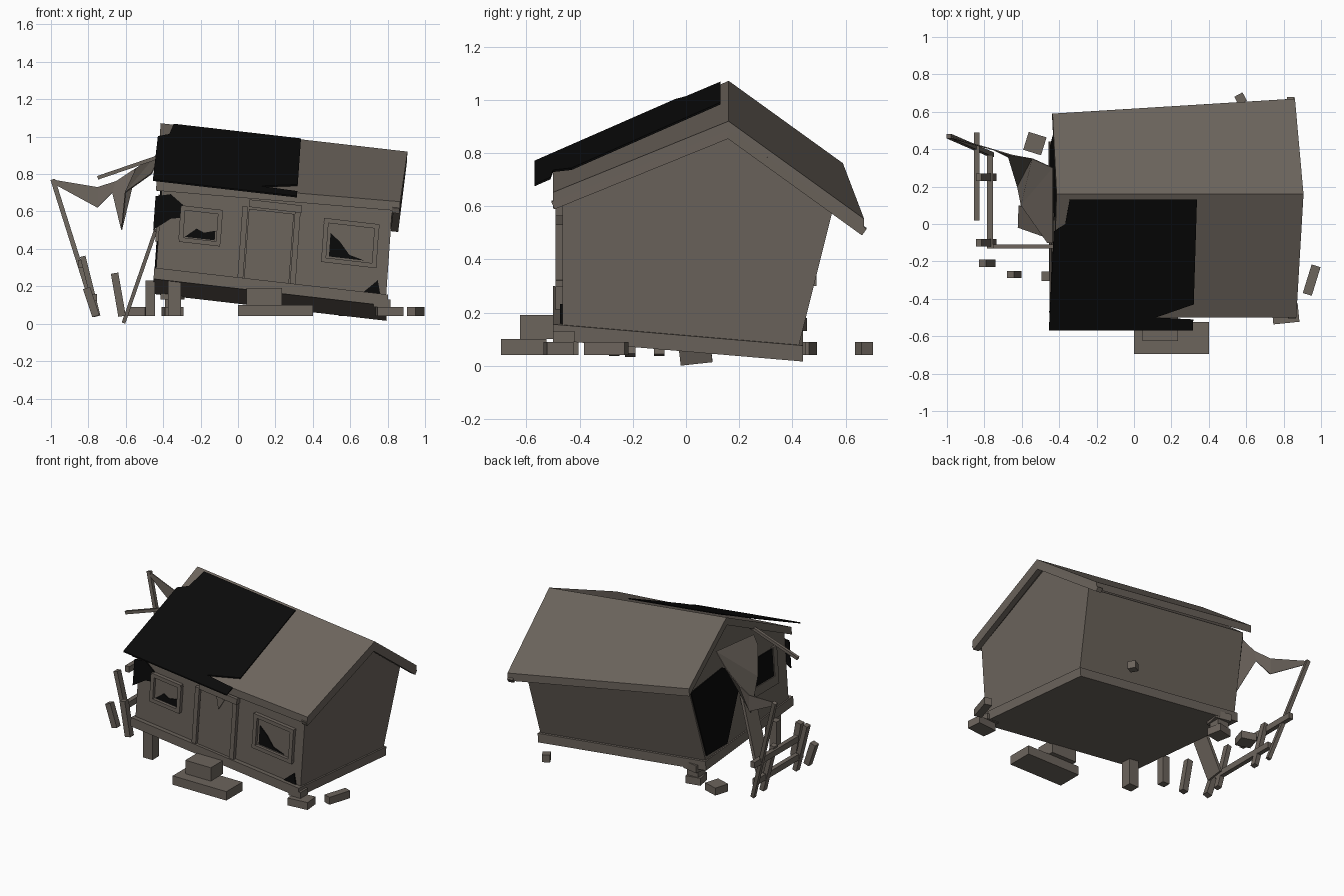
import bpy, bmesh
from math import cos, sin
from mathutils import Vector

cube = bpy.data.objects.get("Cube")
if cube:
    bpy.data.objects.remove(cube, do_unlink=True)

GROUND = .04     # height on which loose pieces rest
TILT = .115      # the house sinks toward its left
LEAN = .07       # and leans the same way with height
LEFT, RIGHT = .81, -.42
FRONT = -.465


def material(name, rgb):
    mat = bpy.data.materials.new(name)
    mat.use_nodes = True
    colour = (*rgb, 1)
    mat.diffuse_color = colour
    mat.node_tree.nodes["Principled BSDF"].inputs["Base Color"].default_value = colour
    return mat


WOOD = material("weathered wood", (.15, .128, .108))
DARK = material("dark opening", (.003, .003, .003))


def sunk(point):
    """Place a point of the upright house in its sunken, leaning position."""
    x, y, z = point
    return Vector((x + LEAN * (z - .5), y, z - TILT * x))


def finish(name, bm, mat):
    bmesh.ops.recalc_face_normals(bm, faces=bm.faces)
    mesh = bpy.data.meshes.new(name)
    bm.to_mesh(mesh)
    bm.free()
    mesh.materials.append(mat)
    part = bpy.data.objects.new(name, mesh)
    bpy.context.collection.objects.link(part)
    return part


def loft(name, ring_start, ring_end, mat=WOOD, place=sunk):
    """Closed solid between two rings of the same length."""
    bm = bmesh.new()
    start = [bm.verts.new(place(p)) for p in ring_start]
    end = [bm.verts.new(place(p)) for p in ring_end]
    bm.faces.new(start)
    bm.faces.new(end[::-1])
    for i in range(len(start)):
        bm.faces.new((start[i - 1], end[i - 1], end[i], start[i]))
    return finish(name, bm, mat)


def along_x(name, profile, x_start, x_end, mat=WOOD):
    """Profile of (y, z) points drawn out along x."""
    rings = [[(x, y, z) for y, z in profile] for x in (x_start, x_end)]
    return loft(name, *rings, mat)


def along_y(name, profile, y_start, y_end, mat=WOOD):
    """Profile of (x, z) points drawn out along y."""
    rings = [[(x, y, z) for x, z in profile] for y in (y_start, y_end)]
    return loft(name, *rings, mat)


def rectangle(u, v, width, height):
    half_w, half_h = width / 2, height / 2
    return [(u - half_w, v - half_h), (u + half_w, v - half_h),
            (u + half_w, v + half_h), (u - half_w, v + half_h)]


def beam(name, start, end, width, depth, place=Vector):
    """Rectangular timber between two points."""
    start, end = Vector(start), Vector(end)
    axis = (end - start).normalized()
    ref = Vector((0, 1, 0)) if abs(axis.y) < .7 else Vector((0, 0, 1))
    side = axis.cross(ref).normalized()
    section = [side * u + axis.cross(side) * v for u, v in rectangle(0, 0, width, depth)]
    rings = [[p + c for c in section] for p in (start, end)]
    return loft(name, *rings, place=place)


def block(name, x, y, width, depth, height, z=GROUND, turn=0):
    """Loose block, turned about its upright axis."""
    plan = [(x + u * cos(turn) - v * sin(turn), y + u * sin(turn) + v * cos(turn))
            for u, v in rectangle(0, 0, width, depth)]
    rings = [[(u, v, level) for u, v in plan] for level in (z, z + height)]
    return loft(name, *rings, place=Vector)


# Base and walls with gable ends
along_x("base", [(-.5, .19), (.44, .11), (.44, .17), (-.5, .25)], RIGHT - .01, LEFT + .01)
along_x("walls", [(FRONT, .23), (.42, .15), (.55, .67), (.16, .97), (FRONT, .7)], RIGHT, LEFT)


# Roof sheet, twisted and bowed at its left end
def roof_end(x, bow, twist, thickness=.05):
    top = [Vector((x, -.5, .71 + twist)), Vector((x + bow, .16, 1.02)),
           Vector((x, .59 + twist * 2, .71 - twist * 1.5))]
    return top + [p - Vector((0, 0, thickness)) for p in reversed(top)]


left_end = roof_end(LEFT + .04, .02, .04)
loft("roof", roof_end(RIGHT - .03, 0, 0), left_end)
for side, corner in (("back", left_end[3]), ("front", left_end[5])):
    inward = Vector((.02, 0, 0))
    beam("gable_trim_" + side, left_end[4] - inward, corner - inward, .04, .03, sunk)

# Dark patch hanging over the front slope
patch = [(-.38, .13), (.3, .13), (.3, -.43), (.1, -.5), (.3, -.51), (.3, -.57),
         (-.47, -.57), (-.46, -.04), (-.4, 0)]
patch_rings = [[(x, y, .96 + .44 * y + lift) for x, y in patch] for lift in (0, .008)]
loft("roof_patch", *patch_rings, DARK)

# Door with posts, lintel and a hanging splinter
DOOR = .17
along_y("door", rectangle(DOOR, .42, .24, .4), FRONT, FRONT - .012)
for side, x in (("right", DOOR - .14), ("left", DOOR + .14)):
    beam("door_post_" + side, (x, FRONT, .22), (x, FRONT, .63), .03, .05, sunk)
beam("door_lintel", (DOOR - .12, FRONT, .65), (DOOR + .16, FRONT, .65), .04, .07, sunk)
along_y("door_splinter", [(DOOR, .62), (DOOR + .06, .62), (DOOR + .02, .54)],
        FRONT - .012, FRONT - .02)


# Front windows with broken dark glass, drawn as fractions of the pane
def window(name, x, z, width, height, glass):
    along_y(name + "_pane", rectangle(x, z, width, height), FRONT, FRONT - .005)
    hole = [(x + u * width, z + v * height) for u, v in glass]
    along_y(name + "_broken_glass", hole, FRONT - .005, FRONT - .01, DARK)
    for sign, across, upright in ((-1, "sill", "right_bar"), (1, "head", "left_bar")):
        edge_x, edge_z = x + sign * width / 2, z + sign * height / 2
        beam(f"{name}_{across}", (x - width * .55, FRONT, edge_z),
             (x + width * .55, FRONT, edge_z), .025, .05, sunk)
        beam(f"{name}_{upright}", (edge_x, FRONT, z - height / 2),
             (edge_x, FRONT, z + height / 2), .025, .05, sunk)


window("right_window", -.2, .5, .2, .17, [(-.4, -.4), (.4, -.4), (.4, -.1), (.1, -.2), (-.1, -.1)])
window("left_window", .6, .5, .27, .21, [(-.4, -.4), (.3, -.4), (0, -.3), (-.2, 0), (-.4, .2)])

# Rotten holes in the front and right end walls
along_y("corner_hole_high", [(-.45, .45), (-.36, .52), (-.31, .53), (-.3, .6), (-.37, .65), (-.45, .63)],
        FRONT, FRONT - .008, DARK)
along_y("corner_hole_low", [(.68, .24), (.78, .24), (.76, .32)], FRONT, FRONT - .008, DARK)
along_x("end_wall_hole", [(.42, .2), (.54, .66), (.2, .7), (0, .6), (.2, .2)],
        RIGHT, RIGHT - .008, DARK)
along_x("end_window", rectangle(-.23, .53, .2, .2), RIGHT, RIGHT - .008, DARK)
beam("end_window_sill", (RIGHT, -.1, .42), (RIGHT, -.36, .42), .03, .06, sunk)
beam("end_window_bar", (RIGHT, -.34, .42), (RIGHT, -.34, .64), .03, .04, sunk)

# Torn cloth strung from the roof to a pole
POLE_TOP = (-.99, .47, .77)
upper = [POLE_TOP, (-.75, .4, .73), (-.65, .37, .76), (-.54, .35, .83), (-.43, .3, .9), (-.43, -.1, .86)]
lower = [(-.97, .46, .74), (-.75, .4, .62), (-.67, .36, .7), (-.62, .2, .5), (-.6, .1, .7), (-.46, -.1, .8)]
bm = bmesh.new()
rows = [[bm.verts.new(p) for p in row] for row in (upper, lower)]
for i in range(len(upper) - 1):
    bm.faces.new((rows[0][i], rows[0][i + 1], rows[1][i + 1], rows[1][i]))
cloth = finish("torn_cloth", bm, WOOD)
cloth.modifiers.new("thickness", "SOLIDIFY").thickness = .006
beam("cloth_pole", POLE_TOP, (-.76, .37, GROUND), .025, .025)
beam("roof_stick", (-.75, -.12, .78), (-.4, -.12, .9), .02, .02)
beam("leaning_plank", (-.61, .04, .01), (-.44, -.02, .5), .02, .12)

# Collapsed fence
beam("fence_rail_high", (-.84, .49, .32), (-.84, .02, .32), .03, .04)
beam("fence_rail_low", (-.77, .37, .14), (-.77, -.13, .14), .03, .04)
for side, y in (("back", .25), ("front", -.1)):
    beam("fence_post_" + side, (-.75, y, GROUND), (-.83, y, .36), .03, .04)

# Stakes beside and under the house
for spot, x, y, lean, top, width in (("outer", -.76, -.21, .05, .19, .04),
                                     ("middle", -.62, -.27, .04, .27, .04),
                                     ("inner", -.47, -.28, 0, .23, .05),
                                     ("corner", -.34, -.44, 0, .24, .07)):
    beam("stake_" + spot, (x, y, GROUND), (x - lean, y, top), width, width)

# Doorsteps, corner supports and rubble
block("doorstep_low", .2, -.61, .4, .17, .06)
block("doorstep_high", .14, -.56, .19, .13, .09, z=.1)
block("support_front_low", LEFT, -.48, .14, .1, .05, turn=.1)
block("support_front_high", LEFT - .04, -.46, .09, .08, .04, z=.09)
for layer, size in enumerate((.1, .08, .11)):
    block(f"support_back_{'abc'[layer]}", -.35, .39, size, size, .05,
          z=GROUND + layer * .045, turn=.2 - layer * .2)
block("rubble_front", .95, -.3, .05, .16, .05, turn=-.3)
block("rubble_back", .57, .67, .05, .05, .05, turn=.5)
block("rubble_end", -.53, .43, .1, .1, .05, turn=-.3)
